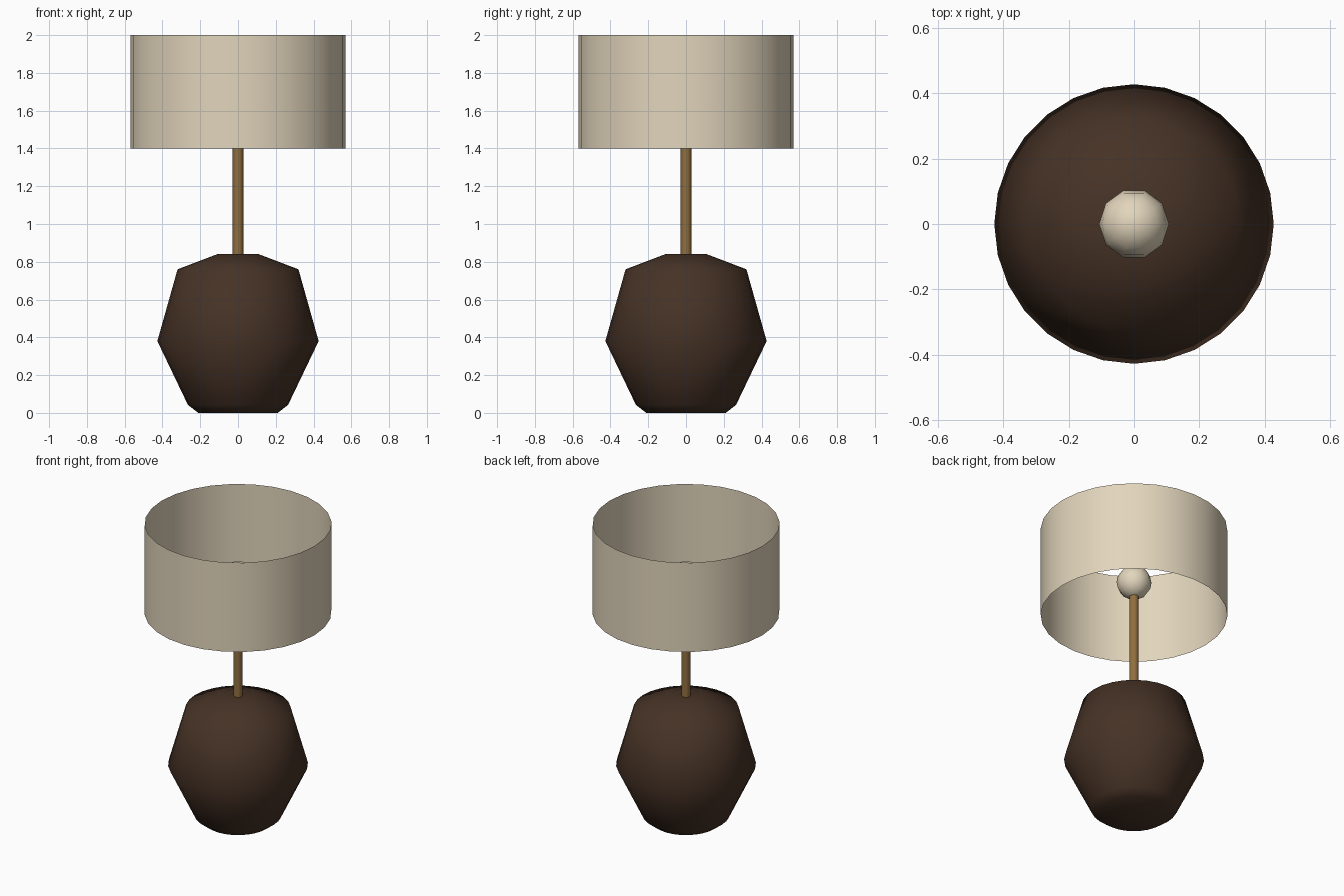
import bpy, bmesh, math

if "Cube" in bpy.data.objects:
    bpy.data.objects.remove(bpy.data.objects["Cube"])


def material(name, rgb):
    m = bpy.data.materials.new(name)
    m.diffuse_color = (*rgb, 1.0)
    m.use_nodes = True
    m.node_tree.nodes["Principled BSDF"].inputs["Base Color"].default_value = m.diffuse_color
    return m


DARK = material("dark_brown", (0.061, 0.032, 0.019))
BRASS = material("brass", (0.28, 0.16, 0.05))
CREAM = material("cream_fabric", (0.76, 0.665, 0.50))


def lathe(name, profile, sides, mat, angle):
    """Spin (radius, z) points, listed bottom to top, around z. Radius 0 makes a pole."""
    bm = bmesh.new()
    rings = []
    for r, z in profile:
        n = sides if r > 0 else 1
        rings.append([bm.verts.new((r * math.cos(math.tau * i / sides),
                                    r * math.sin(math.tau * i / sides), z))
                      for i in range(n)])
    for a, b in zip(rings, rings[1:]):
        for i in range(sides):
            j = (i + 1) % sides
            if len(a) == 1:
                bm.faces.new((a[0], b[j], b[i]))
            elif len(b) == 1:
                bm.faces.new((a[i], a[j], b[0]))
            else:
                bm.faces.new((a[i], a[j], b[j], b[i]))
    me = bpy.data.meshes.new(name)
    bm.to_mesh(me)
    bm.free()
    me.materials.append(mat)
    ob = bpy.data.objects.new(name, me)
    bpy.context.collection.objects.link(ob)
    bpy.ops.object.select_all(action='DESELECT')
    ob.select_set(True)
    bpy.context.view_layer.objects.active = ob
    bpy.ops.object.shade_smooth_by_angle(angle=math.radians(angle))
    return ob


# Faceted vase-shaped base
lathe("base", [(0, 0), (0.21, 0), (0.265, 0.042), (0.427, 0.38),
               (0.32, 0.76), (0.105, 0.842), (0, 0.842)], 28, DARK, 60)

# Stem
lathe("stem", [(0, 0.82), (0.028, 0.82), (0.028, 1.56), (0, 1.56)], 12, BRASS, 40)

# Bulb: low-poly sphere inside the shade
R, RINGS = 0.107, 8
bulb = [(R * math.sin(math.pi * k / RINGS) if 0 < k < RINGS else 0,
         1.63 - R * math.cos(math.pi * k / RINGS)) for k in range(RINGS + 1)]
lathe("bulb", bulb, 10, CREAM, 60)

# Shade: thin open drum
lathe("shade", [(0.57, 1.4), (0.57, 2.0)], 28, CREAM, 40)
